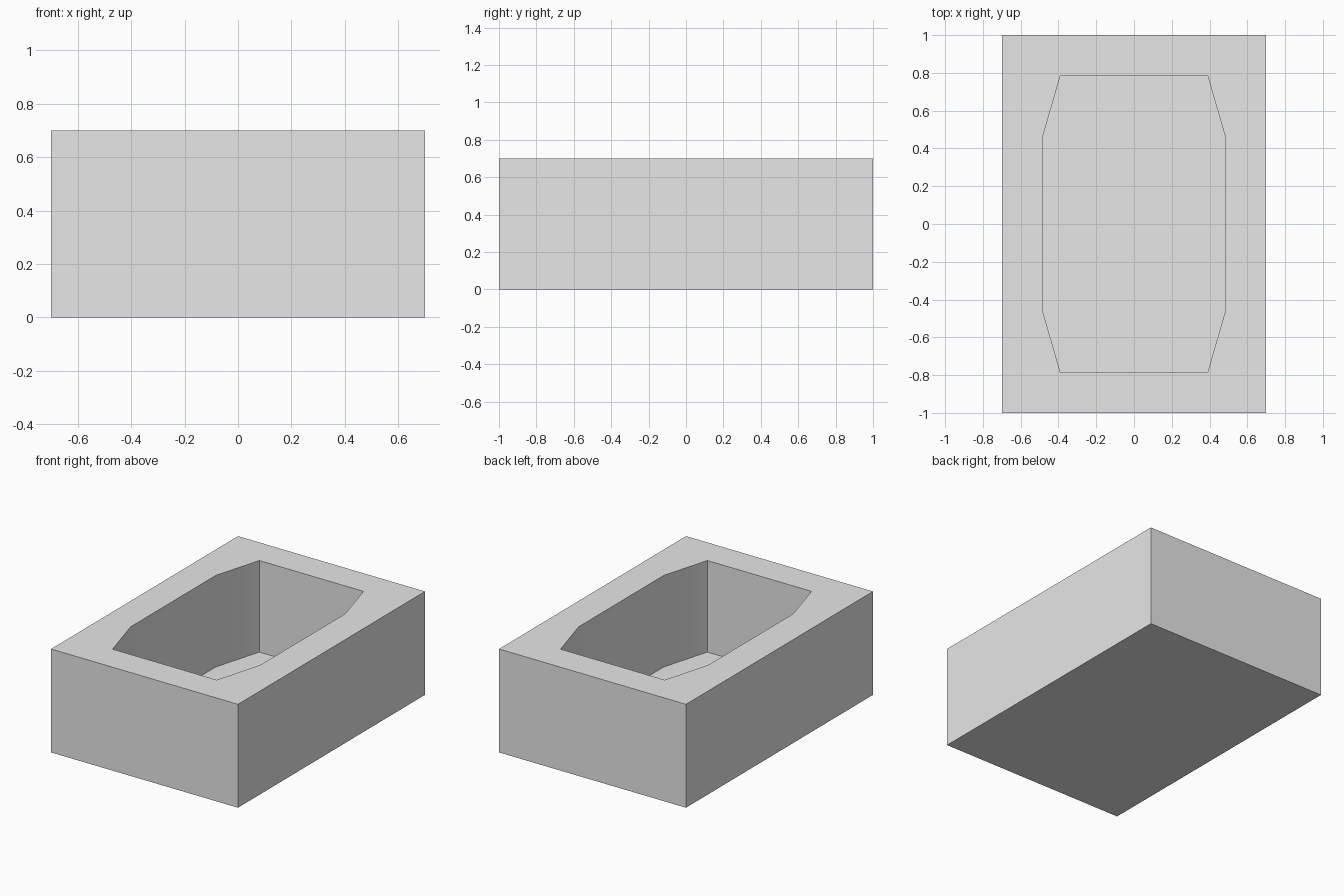
import bpy
import bmesh

cube = bpy.data.objects.get("Cube")
if cube:
    bpy.data.objects.remove(cube, do_unlink=True)

grey = bpy.data.materials.new("plain grey")
grey.use_nodes = True
grey.diffuse_color = (0.8, 0.8, 0.8, 1)
grey.node_tree.nodes["Principled BSDF"].inputs["Base Color"].default_value = (0.8, 0.8, 0.8, 1)

HALF_X, HALF_Y, HEIGHT, FLOOR = 0.7, 1.0, 0.7, 0.08

# Outlines, counter-clockwise from the right front corner of each
block = [(HALF_X, -HALF_Y), (HALF_X, HALF_Y), (-HALF_X, HALF_Y), (-HALF_X, -HALF_Y)]
side = [(0.39, -0.785), (0.485, -0.455), (0.485, 0.455), (0.39, 0.785)]
basin = side + [(-x, -y) for x, y in side]

bm = bmesh.new()


def ring(outline, z):
    return [bm.verts.new((x, y, z)) for x, y in outline]


def walls(low, high):
    for i in range(len(low)):
        j = (i + 1) % len(low)
        bm.faces.new((low[i], low[j], high[j], high[i]))


def loop_edges(verts):
    return [bm.edges.get((verts[i - 1], verts[i])) for i in range(len(verts))]


# Outer block
base, top = ring(block, 0), ring(block, HEIGHT)
walls(base, top)
bm.faces.new(base[::-1])

# Recessed basin with a flat floor
floor, rim = ring(basin, FLOOR), ring(basin, HEIGHT)
walls(floor[::-1], rim[::-1])
bm.faces.new(floor)

# Flat rim between the block and the basin
bmesh.ops.triangle_fill(bm, edges=loop_edges(top) + loop_edges(rim),
                        use_beauty=True, normal=(0, 0, 1))
bmesh.ops.recalc_face_normals(bm, faces=bm.faces)

mesh = bpy.data.meshes.new("basin_block")
bm.to_mesh(mesh)
bm.free()
mesh.materials.append(grey)
obj = bpy.data.objects.new("basin_block", mesh)
bpy.context.collection.objects.link(obj)

# Soften only the shallow bends of the basin walls
bpy.ops.object.select_all(action="DESELECT")
obj.select_set(True)
bpy.context.view_layer.objects.active = obj
bpy.ops.object.shade_smooth_by_angle(angle=0.52)
